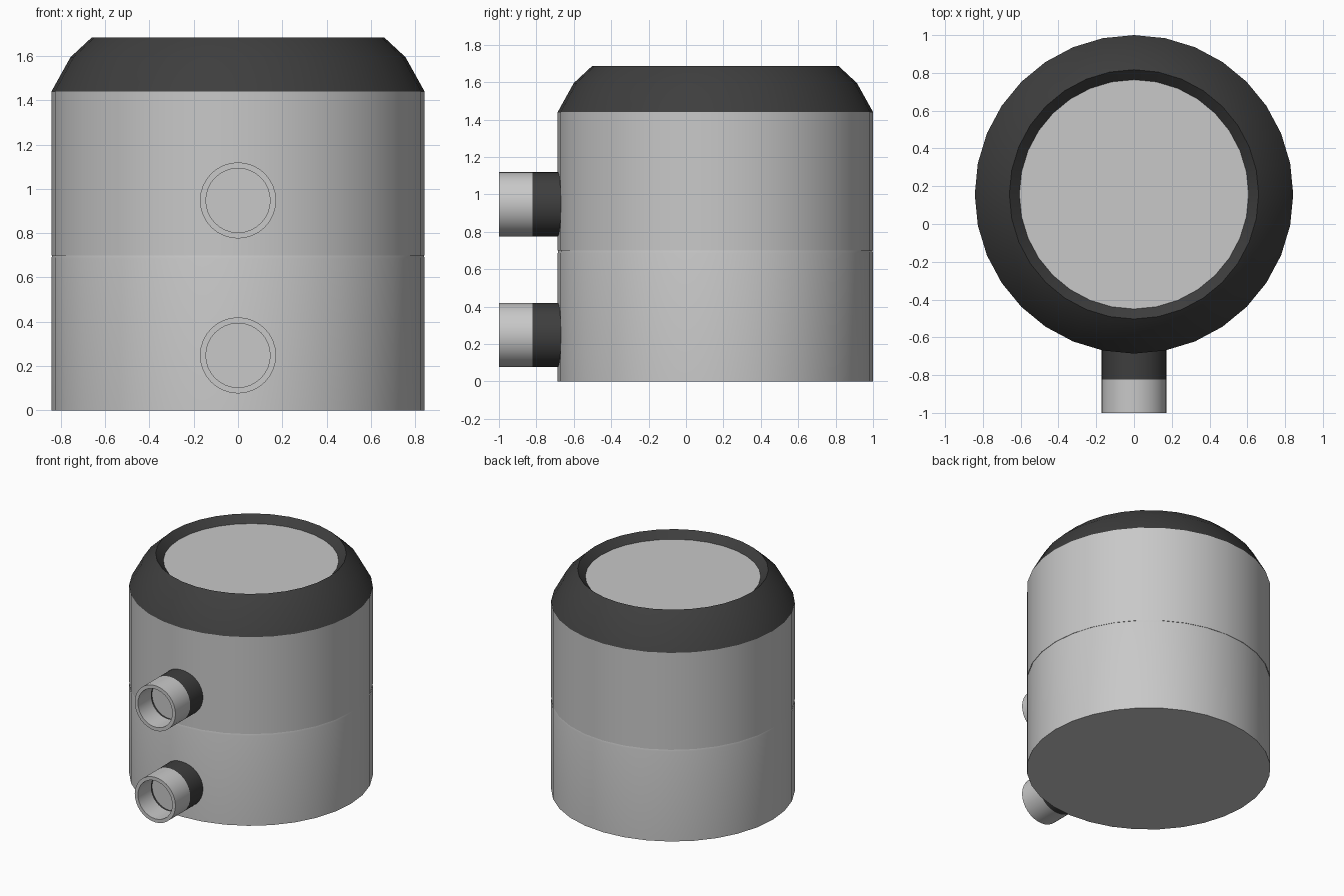
import bpy, bmesh, math
from mathutils import Matrix

if "Cube" in bpy.data.objects:
    bpy.data.objects.remove(bpy.data.objects["Cube"])

SIDES = 32
CENTRE_Y = 0.157


def material(name, v):
    m = bpy.data.materials.new(name)
    m.diffuse_color = (v, v, v, 1)
    m.use_nodes = True
    m.node_tree.nodes["Principled BSDF"].inputs["Base Color"].default_value = m.diffuse_color
    return m


GREY, DARK = 0, 1
MATS = [material("light_grey", 0.58), material("dark_grey", 0.048)]


def lathe(name, profile, colours, matrix):
    """Spin (radius, height) points round z; one colour per profile segment."""
    bm = bmesh.new()
    rings = []
    for r, h in profile:
        if r == 0:
            rings.append([bm.verts.new((0, 0, h))] * SIDES)
        else:
            rings.append([bm.verts.new((r * math.cos(2 * math.pi * i / SIDES),
                                        r * math.sin(2 * math.pi * i / SIDES), h))
                          for i in range(SIDES)])
    for a, b, colour in zip(rings, rings[1:], colours):
        for i in range(SIDES):
            j = (i + 1) % SIDES
            corners = list(dict.fromkeys((a[i], a[j], b[j], b[i])))
            f = bm.faces.new(corners)
            f.material_index = colour
            f.smooth = True
    bmesh.ops.recalc_face_normals(bm, faces=bm.faces)
    bm.transform(matrix)
    me = bpy.data.meshes.new(name)
    bm.to_mesh(me)
    bm.free()
    for m in MATS:
        me.materials.append(m)
    me.set_sharp_from_angle(angle=math.radians(35))
    ob = bpy.data.objects.new(name, me)
    bpy.context.collection.objects.link(ob)
    return ob


upright = Matrix.Translation((0, CENTRE_Y, 0))

# Two stacked body sections with a faint seam at z = 0.7
lathe("lower_body", [(0, 0), (0.843, 0), (0.843, 0.685), (0.84, 0.70), (0, 0.70)],
      [GREY] * 4, upright)
lathe("upper_body", [(0, 0.70), (0.843, 0.70), (0.843, 1.44), (0, 1.44)],
      [GREY] * 3, upright)

# Dark rounded cap with a recessed grey lid
lathe("cap", [(0, 1.44), (0.843, 1.44), (0.757, 1.595), (0.66, 1.685),
              (0.607, 1.632), (0, 1.632)],
      [DARK, DARK, DARK, DARK, GREY], upright)

# Two hollow pipe stubs facing the front: grey tip, dark collar
for name, z in (("lower_pipe", 0.248), ("upper_pipe", 0.948)):
    along_y = Matrix.Translation((0, -1, z)) @ Matrix.Rotation(-math.pi / 2, 4, 'X')
    lathe(name, [(0, 0.17), (0.145, 0.17), (0.145, 0.155), (0.145, 0), (0.172, 0),
                 (0.172, 0.178), (0.172, 0.36), (0, 0.36)],
          [GREY, DARK, GREY, GREY, GREY, DARK, DARK], along_y)
